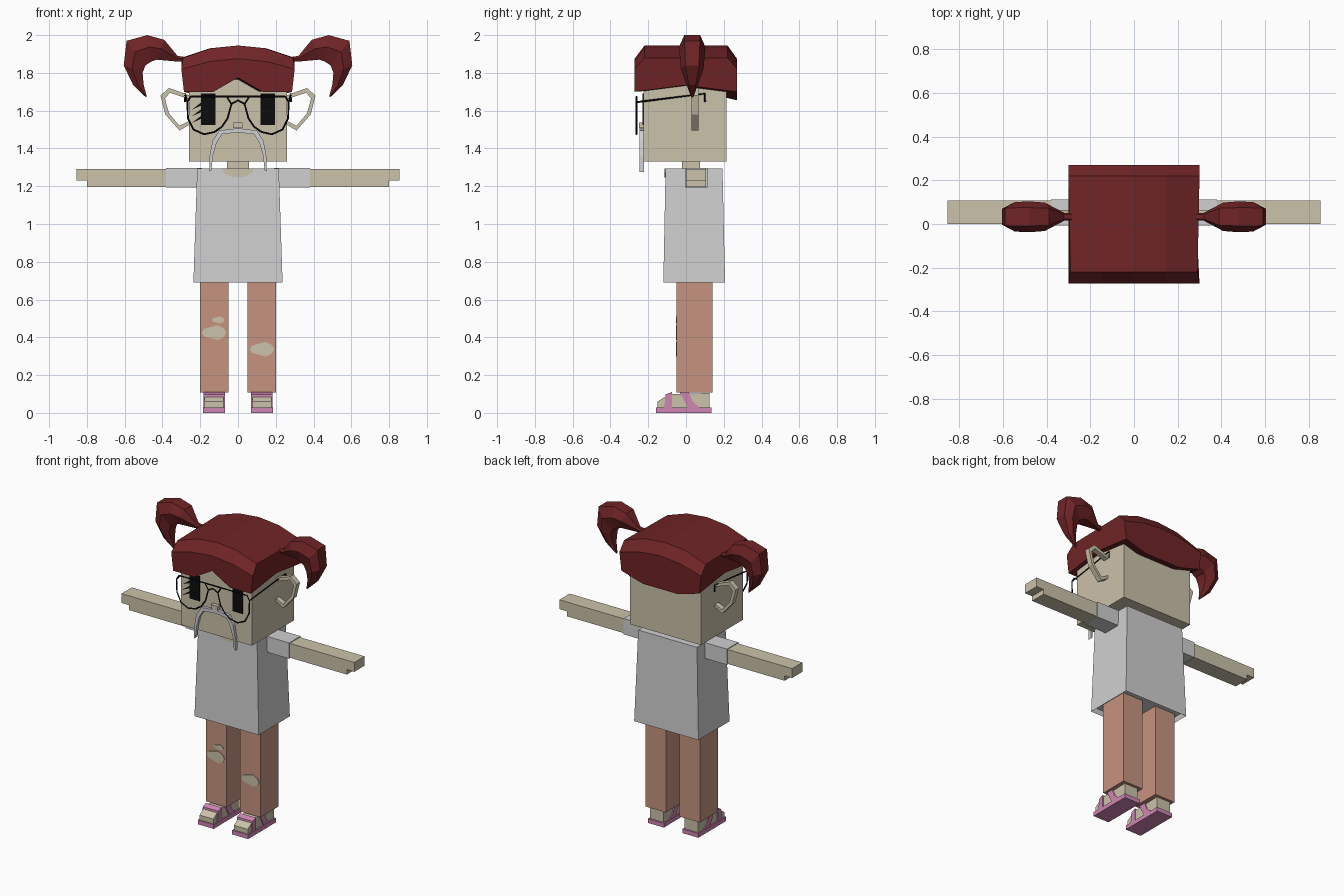
import bpy, bmesh, math
from mathutils import Vector

cube = bpy.data.objects.get("Cube")
if cube:
    bpy.data.objects.remove(cube, do_unlink=True)


def material(name, *rgb):
    lin = [((c / 255 + 0.055) / 1.055) ** 2.4 for c in rgb] + [1]
    m = bpy.data.materials.new(name)
    m.use_nodes = True
    m.diffuse_color = lin
    m.node_tree.nodes["Principled BSDF"].inputs["Base Color"].default_value = lin
    return m


SKIN = material("skin", 203, 194, 170)
HAIR = material("red_hair", 112, 36, 38)
SHIRT = material("shirt_grey", 208, 208, 208)
LEGGING = material("legging_terracotta", 198, 148, 128)
PINK = material("sandal_pink", 208, 134, 180)
BLACK = material("black", 12, 12, 12)
GREY = material("moustache_grey", 206, 206, 212)


def mesh(name, verts, faces, mat):
    bm = bmesh.new()
    vs = [bm.verts.new(v) for v in verts]
    for f in faces:
        bm.faces.new([vs[i] for i in f])
    bmesh.ops.recalc_face_normals(bm, faces=bm.faces)
    me = bpy.data.meshes.new(name)
    bm.to_mesh(me)
    bm.free()
    me.materials.append(mat)
    ob = bpy.data.objects.new(name, me)
    bpy.context.collection.objects.link(ob)
    return ob


def loft(name, rings, mat):
    """Skin a list of equal rings and cap both ends."""
    n = len(rings[0])
    faces = [(r * n + i, r * n + (i + 1) % n, (r + 1) * n + (i + 1) % n, (r + 1) * n + i)
             for r in range(len(rings) - 1) for i in range(n)]
    last = (len(rings) - 1) * n
    faces += [tuple(range(n)), tuple(range(last, last + n))]
    return mesh(name, [v for ring in rings for v in ring], faces, mat)


def rect(x0, x1, y0, y1, z):
    return [(x0, y0, z), (x1, y0, z), (x1, y1, z), (x0, y1, z)]


def box(name, x, y, z, mat):
    return loft(name, [rect(*x, *y, z[0]), rect(*x, *y, z[1])], mat)


def plate(name, outline, y0, y1, mat):
    """Extrude an x-z outline along y."""
    return loft(name, [[(x, y, z) for x, z in outline] for y in (y0, y1)], mat)


def side_plate(name, outline, x0, x1, mat):
    """Extrude a y-z outline along x."""
    return loft(name, [[(x, y, z) for y, z in outline] for x in (x0, x1)], mat)


def wire(name, points, closed=False, radius=0.005):
    cu = bpy.data.curves.new(name, "CURVE")
    cu.dimensions = "3D"
    cu.bevel_depth = radius
    cu.bevel_resolution = 0
    cu.use_fill_caps = True
    sp = cu.splines.new("POLY")
    sp.points.add(len(points) - 1)
    for p, co in zip(sp.points, points):
        p.co = (*co, 1)
    sp.use_cyclic_u = closed
    cu.materials.append(BLACK)
    ob = bpy.data.objects.new(name, cu)
    bpy.context.collection.objects.link(ob)


# Head and neck
box("head", (-0.26, 0.26), (-0.225, 0.215), (1.33, 1.78), SKIN)
box("neck", (-0.058, 0.058), (-0.02, 0.075), (1.28, 1.34), SKIN)
box("nose", (-0.025, 0.025), (-0.25, -0.22), (1.508, 1.538), SKIN)

# Hair cap: one ring of profile points for each station across the head
stations = [(0.286, 0.30, 1.70, 1.82, 1.88, 1.70), (0.13, 0.15, 1.70, 1.86, 1.93, 1.655),
            (0, 0, 1.775, 1.875, 1.945, 1.655)]
rings = []
for s, group in ((-1, stations), (1, stations[1::-1])):
    for xb, xt, front, mid, top, back in group:
        side = 1.735 if xb > 0.2 else 1.72
        rings.append([(s * xb, -0.272, front), (s * xt, -0.272, mid), (s * xt * 0.97, -0.22, top),
                      (s * xt, 0.22, top), (s * xt, 0.27, mid), (s * xb, 0.27, back),
                      (s * xb, 0, side)])
loft("hair_cap", rings, HAIR)

# Pigtails: outer edge, inner edge and half width along the curl
tail = [(0.285, 1.885, 0.285, 1.86, 0.018), (0.32, 1.89, 0.32, 1.86, 0.018),
        (0.39, 1.975, 0.43, 1.87, 0.065), (0.48, 2.0, 0.46, 1.86, 0.07),
        (0.59, 1.97, 0.49, 1.84, 0.068), (0.605, 1.84, 0.505, 1.80, 0.06),
        (0.555, 1.735, 0.50, 1.74, 0.03), (0.487, 1.67, 0.483, 1.675, 0.006)]
for s, label in ((-1, "right"), (1, "left")):
    rings = []
    for xo, zo, xi, zi, w in tail:
        a, b = Vector((s * xo, 0.033, zo)), Vector((s * xi, 0.033, zi))
        spots = [(0, 0.6), (0.45, 1), (1, 0.6), (1, -0.6), (0.45, -1), (0, -0.6)]
        rings.append([a.lerp(b, t) + Vector((0, k * w, 0)) for t, k in spots])
    loft(label + "_pigtail", rings, HAIR)

# Ears: open rims
rim = [(0.255, 1.68), (0.365, 1.72), (0.41, 1.68), (0.385, 1.58), (0.31, 1.495), (0.25, 1.53)]
hole = [(0.255, 1.66), (0.36, 1.695), (0.387, 1.665), (0.365, 1.585), (0.31, 1.52), (0.25, 1.55)]
for s, label in ((-1, "right"), (1, "left")):
    verts = [(s * x, y, z) for y in (0.03, 0.065) for loop in (rim, hole) for x, z in loop]
    faces = []
    for i in range(6):
        j = (i + 1) % 6
        for a, b in ((0, 6), (6, 18), (18, 12), (12, 0)):
            faces.append((a + i, a + j, b + j, b + i))
    mesh(label + "_ear", verts, faces, SKIN)

# Moustache
half = [(0, 1.507), (0.1, 1.495), (0.135, 1.44), (0.15, 1.36), (0.152, 1.275), (0.141, 1.285),
        (0.133, 1.36), (0.113, 1.43), (0.085, 1.475), (0, 1.485)]
for s, label in ((-1, "right"), (1, "left")):
    plate(label + "_moustache", [(s * x, z) for x, z in half], -0.245, -0.222, GREY)

# Eyes and lashes
for s, label in ((-1, "right"), (1, "left")):
    box(label + "_eye", sorted((s * 0.12, s * 0.195)), (-0.231, -0.224), (1.525, 1.69), BLACK)
for i in range(3):
    z = 1.635 - i * 0.035
    plate("eyelash", [(-0.19, z + 0.012), (-0.19, z - 0.006), (-0.245, z - 0.03)],
          -0.231, -0.225, BLACK)

# Glasses
lens = [(0.268, 1.645), (0.25, 1.675), (0.06, 1.675), (0.035, 1.635), (0.055, 1.56),
        (0.085, 1.515), (0.125, 1.487), (0.18, 1.475), (0.235, 1.5), (0.265, 1.56)]
for s, label in ((-1, "right"), (1, "left")):
    wire(label + "_lens_rim", [(s * x, -0.262, z) for x, z in lens], True)
    wire(label + "_temple", [(s * 0.268, -0.262, 1.645), (s * 0.28, 0.1, 1.69),
                             (s * 0.28, 0.1, 1.645)])
wire("top_bridge", [(-0.06, -0.262, 1.675), (0.06, -0.262, 1.675)])
wire("lower_bridge", [(-0.035, -0.262, 1.635), (0, -0.262, 1.655), (0.035, -0.262, 1.635)])

# Shirt with a recessed hem
shirt = loft("shirt", [rect(-0.236, 0.236, -0.12, 0.207, 0.69),
                       rect(-0.216, 0.216, -0.108, 0.193, 1.295)], SHIRT)
bm = bmesh.new()
bm.from_mesh(shirt.data)
hem = [f for f in bm.faces if f.normal.z < -0.9]
bmesh.ops.inset_region(bm, faces=hem, thickness=0.015)
bmesh.ops.translate(bm, verts=hem[0].verts, vec=(0, 0, 0.03))
bm.to_mesh(shirt.data)
bm.free()
arc = [math.pi * i / 8 for i in range(9)]
plate("neckline", [(0.085 * math.cos(a), 1.294 - 0.047 * math.sin(a)) for a in arc],
      -0.113, -0.105, SKIN)

# Arms, legs and sandals
hand = [(0.3, 1.197), (0.8, 1.197), (0.8, 1.23), (0.855, 1.23), (0.855, 1.292), (0.3, 1.292)]
foot = [(-0.15, 0.025), (-0.15, 0.06), (-0.12, 0.08), (-0.08, 0.1), (0.125, 0.105), (0.125, 0.025)]
toe_strap = [(-0.115, 0.025), (-0.108, 0.098), (-0.075, 0.11), (-0.075, 0.025)]
ankle_strap = [(-0.035, 0.112), (0.015, 0.112), (0.035, 0.06), (0.075, 0.025), (0.01, 0.025)]
for s, label in ((-1, "right"), (1, "left")):
    plate(label + "_arm", [(s * x, z) for x, z in hand], 0, 0.107, SKIN)
    box(label + "_sleeve", sorted((s * 0.19, s * 0.38)), (-0.006, 0.113), (1.192, 1.297), SHIRT)
    box(label + "_leg", sorted((s * 0.05, s * 0.2)), (-0.05, 0.14), (0.107, 0.73), LEGGING)
    box(label + "_sole", sorted((s * 0.068, s * 0.185)), (-0.158, 0.135), (0, 0.028), PINK)
    side_plate(label + "_foot", foot, s * 0.076, s * 0.177, SKIN)
    side_plate(label + "_toe_strap", toe_strap, s * 0.07, s * 0.183, PINK)
    side_plate(label + "_ankle_strap", ankle_strap, s * 0.07, s * 0.183, PINK)

# Ripped knees
for x, z, w, h in ((-0.127, 0.425, 0.065, 0.036), (-0.105, 0.492, 0.034, 0.017),
                   (0.127, 0.337, 0.065, 0.036)):
    loop = [math.tau * i / 10 for i in range(10)]
    plate("knee_rip", [(x + w * math.cos(a), z + h * math.sin(a) * (1 - 0.2 * math.cos(3 * a)))
                       for a in loop], -0.054, -0.048, SKIN)
